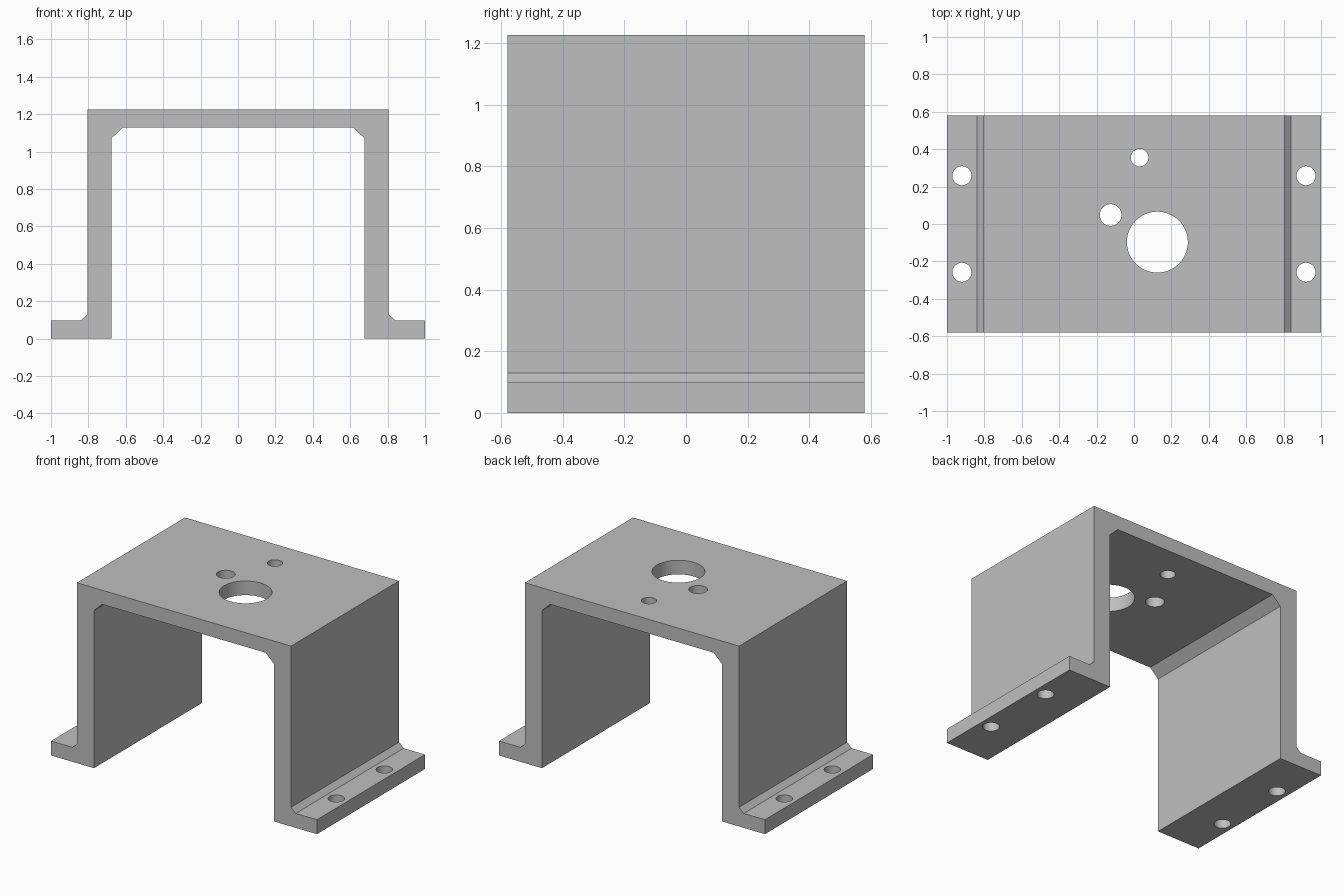
import bpy
import bmesh
from mathutils import Matrix

cube = bpy.data.objects.get("Cube")
if cube:
    bpy.data.objects.remove(cube, do_unlink=True)

DEPTH = 1.16
HEIGHT = 1.226


def new_object(name, bm):
    bmesh.ops.recalc_face_normals(bm, faces=bm.faces)
    mesh = bpy.data.meshes.new(name)
    bm.to_mesh(mesh)
    bm.free()
    obj = bpy.data.objects.new(name, mesh)
    bpy.context.collection.objects.link(obj)
    return obj


# Plain metal colour
metal = bpy.data.materials.new("grey metal")
metal.use_nodes = True
colour = (0.52, 0.52, 0.52, 1)
metal.diffuse_color = colour
metal.node_tree.nodes["Principled BSDF"].inputs["Base Color"].default_value = colour

# Bracket: half profile from the inside top down to the foot, mirrored and extruded
half = [(0.615, 1.13), (0.677, 1.07), (0.677, 0), (1, 0), (1, 0.098),
        (0.84, 0.098), (0.805, 0.13), (0.805, HEIGHT)]
profile = half + [(-x, z) for x, z in reversed(half)]
bm = bmesh.new()
front = bm.faces.new([bm.verts.new((x, -DEPTH / 2, z)) for x, z in profile])
extruded = bmesh.ops.extrude_face_region(bm, geom=[front])["geom"]
moved = [v for v in extruded if isinstance(v, bmesh.types.BMVert)]
bmesh.ops.translate(bm, verts=moved, vec=(0, DEPTH, 0))
bracket = new_object("mounting_bracket", bm)
bracket.data.materials.append(metal)

# Drill shapes: shaft hole and two small holes in the top, bolt holes in the feet
holes = [(0.125, -0.097, 1.18, 0.163), (-0.125, 0.048, 1.18, 0.058),
         (0.03, 0.355, 1.18, 0.047)]
holes += [(sx * 0.92, sy * 0.258, 0.05, 0.051) for sx in (-1, 1) for sy in (-1, 1)]
bm = bmesh.new()
for x, y, z, radius in holes:
    bmesh.ops.create_cone(bm, cap_ends=True, segments=64, radius1=radius,
                          radius2=radius, depth=0.3,
                          matrix=Matrix.Translation((x, y, z)))
drills = new_object("hole_cutters", bm)
drills.data.materials.append(metal)
drills.hide_render = True

# Cut the holes, then drop the cutters
cut = bracket.modifiers.new("holes", "BOOLEAN")
cut.operation = "DIFFERENCE"
cut.solver = "EXACT"
cut.object = drills
bpy.ops.object.select_all(action="DESELECT")
bracket.select_set(True)
bpy.context.view_layer.objects.active = bracket
bpy.ops.object.modifier_apply(modifier=cut.name)
bpy.data.objects.remove(drills, do_unlink=True)

# Round hole walls shade smooth, all other edges stay sharp
bpy.ops.object.shade_smooth_by_angle(angle=0.5)
